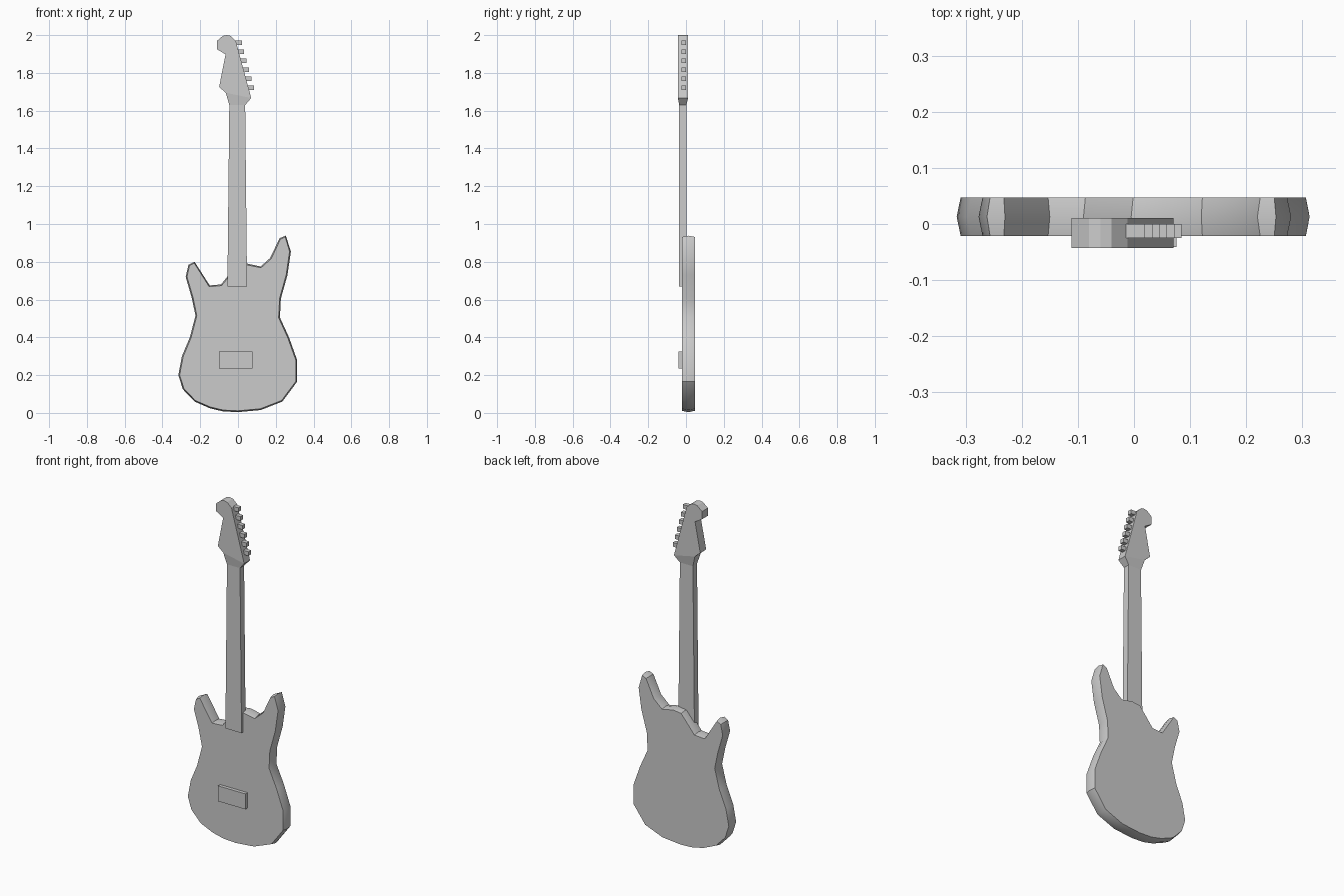
import bpy, bmesh
from math import radians
from mathutils import Vector

if "Cube" in bpy.data.objects:
    bpy.data.objects.remove(bpy.data.objects["Cube"])


def loft(name, rings, smooth=False):
    """Skin a stack of matching point rings and cap both ends."""
    bm = bmesh.new()
    vr = [[bm.verts.new(p) for p in r] for r in rings]
    n = len(vr[0])
    for a, b in zip(vr, vr[1:]):
        for i in range(n):
            j = (i + 1) % n
            bm.faces.new((a[i], a[j], b[j], b[i]))
    bm.faces.new(vr[0])
    bm.faces.new(vr[-1])
    bmesh.ops.recalc_face_normals(bm, faces=bm.faces)
    me = bpy.data.meshes.new(name)
    bm.to_mesh(me)
    bm.free()
    ob = bpy.data.objects.new(name, me)
    bpy.context.collection.objects.link(ob)
    if smooth:
        bpy.ops.object.select_all(action='DESELECT')
        ob.select_set(True)
        bpy.context.view_layer.objects.active = ob
        bpy.ops.object.shade_smooth_by_angle(angle=radians(35))
    return ob


def at_y(pts, y):
    return [(x, y, z) for x, z in pts]


def box(name, x0, x1, y0, y1, z0, z1):
    q = [(x0, z0), (x1, z0), (x1, z1), (x0, z1)]
    return loft(name, [at_y(q, y0), at_y(q, y1)])


def inset(pts, d):
    """Shrink a clockwise outline by d."""
    out = []
    for i, p in enumerate(pts):
        a, p, b = Vector(pts[i - 1]), Vector(p), Vector(pts[(i + 1) % len(pts)])
        t = ((p - a).normalized() + (b - p).normalized()).normalized()
        out.append((p.x + t.y * d, p.y - t.x * d))
    return out


# Body: clockwise outline with a slightly bulged rim
body = [(-.262, .785), (-.23, .80), (-.15, .675), (-.09, .68), (-.05, .73), (-.005, .783),
        (.05, .79), (.12, .775), (.17, .82), (.22, .925), (.253, .938), (.28, .855),
        (.262, .73), (.227, .605), (.222, .505), (.27, .40), (.313, .28), (.313, .165),
        (.235, .06), (.12, .015), (0, .004), (-.08, .008), (-.15, .025), (-.23, .06),
        (-.292, .125), (-.316, .20), (-.297, .30), (-.255, .40), (-.225, .515),
        (-.245, .61), (-.277, .72)]
small = inset(body, .007)
loft("body", [at_y(small, -.021), at_y(body, .013), at_y(small, .047)], smooth=True)

# Pickup block
box("pickup", -.10, .076, -.041, -.01, .235, .325)

# Neck, tapering upward
NF, NB = -.036, .002
top = [(-.046, NF, 1.63), (.038, NF, 1.63), (.038, NB, 1.63), (-.046, NB, 1.63)]
bottom = [(-.056, NF, .67), (.048, NF, .67), (.048, NB, .67), (-.056, NB, .67)]
loft("neck", [bottom, top])

# Flare between neck and headstock
HF, HB = -.043, .011
loft("headstock_flare", [top, [(-.065, HF, 1.695), (.07, HF, 1.667),
                               (.07, HB, 1.667), (-.065, HB, 1.695)]])

# Headstock
head = [(-.065, 1.695), (-.10, 1.725), (-.066, 1.898), (-.111, 1.925), (-.111, 1.97),
        (-.08, 1.996), (-.06, 2.0), (-.04, 1.996), (-.012, 1.97), (.07, 1.667)]
loft("headstock", [at_y(head, HF), at_y(head, HB)])

# Tuning pegs along the slanted edge
for i in range(6):
    x, z = .085 - .013 * i, 1.721 + .0478 * i
    box(f"tuning_peg_{i + 1}", x - .036, x, -.025, 0, z - .012, z + .012)
